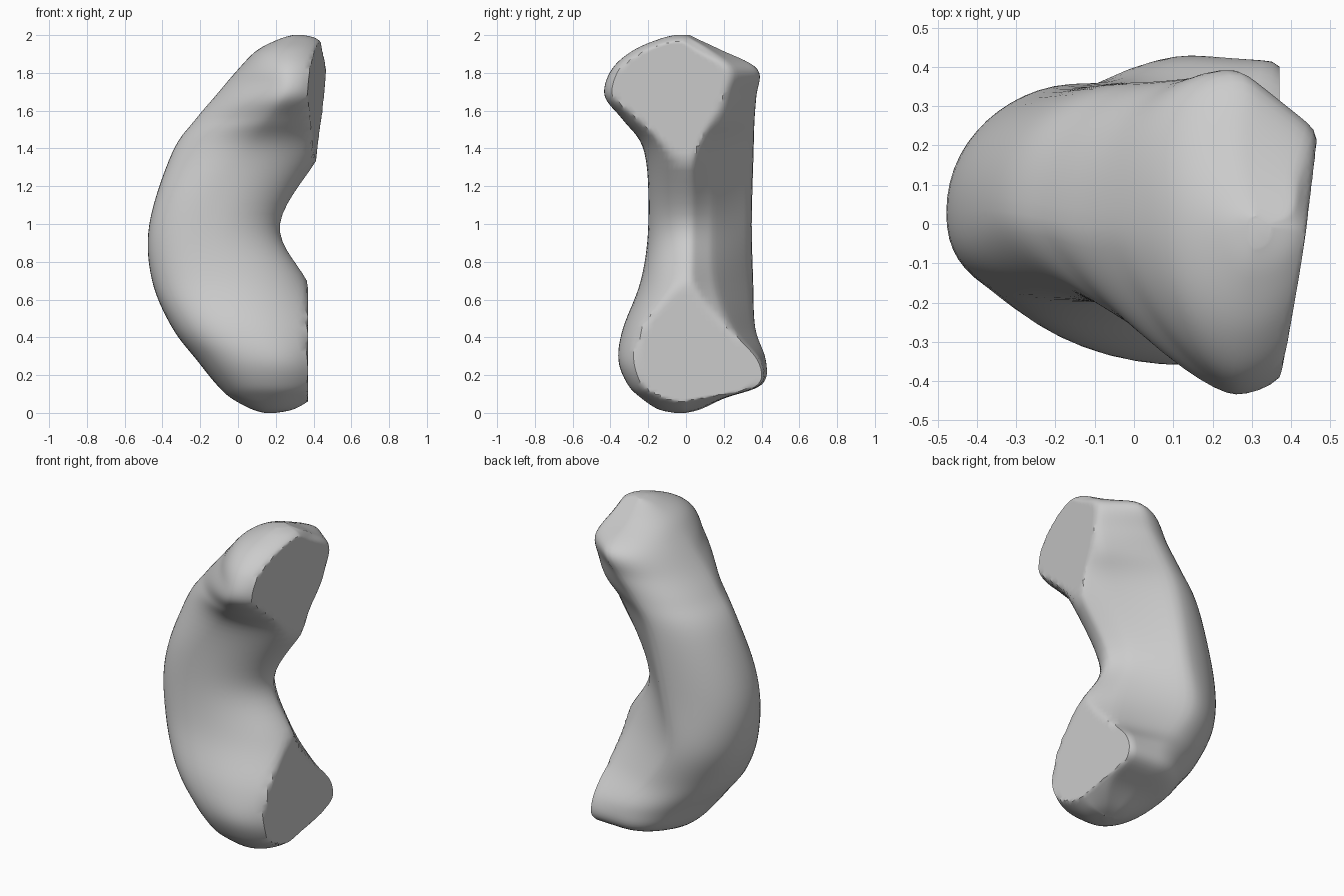
import bpy, bmesh, math

if "Cube" in bpy.data.objects:
    bpy.data.objects.remove(bpy.data.objects["Cube"])

# Horizontal sections: z, left x, front (x, y), right x, inner ridge (x, y), back crease (x, y)
SECTIONS = [
    (0.00, .14, .16, -.06, .20, .19, -.02, .16, .00),
    (0.02, .07, .17, -.15, .30, .25, .06, .17, .08),
    (0.08, -.04, .18, -.24, .40, .34, .20, .17, .21),
    (0.15, -.115, .17, -.31, .48, .37, .395, .15, .405),
    (0.28, -.22, .15, -.36, .50, .38, .39, .13, .425),
    (0.45, -.35, .05, -.335, .50, .36, .24, .00, .37),
    (0.70, -.457, -.07, -.24, .37, .25, .15, -.13, .36),
    (1.00, -.472, -.12, -.20, .22, .15, .14, -.08, .352),
    (1.38, -.35, .05, -.22, .45, .31, .15, .00, .362),
    (1.55, -.23, .16, -.335, .51, .41, .20, .10, .367),
    (1.68, -.12, .25, -.435, .52, .45, .22, .20, .377),
    (1.82, .00, .27, -.395, .52, .46, .24, .28, .385),
    (1.92, .10, .28, -.28, .47, .42, .13, .27, .19),
    (1.98, .22, .30, -.14, .42, .40, .03, .30, .06),
    (2.00, .29, .31, -.06, .35, .34, .00, .31, .02),
]
STEPS, ARC = 7, 14


def catmull(a, b, c, d, t):
    return 0.5 * (2*b + (c - a)*t + (2*a - 5*b + 4*c - d)*t*t + (3*b - a - 3*c + d)*t**3)


def quarter(side, pole, reverse=False, power=2.0):
    """Quarter superellipse from a side point to a front or back pole point."""
    pts = []
    for i in range(ARC):
        u = i / ARC * math.pi / 2
        if reverse:
            u = math.pi / 2 - u
        c, s = max(0, math.cos(u)) ** (2/power), max(0, math.sin(u)) ** (2/power)
        pts.append((pole[0] + (side[0] - pole[0]) * c, side[1] + (pole[1] - side[1]) * s))
    return pts


def line(p, q, n):
    return [(p[0] + (q[0]-p[0])*i/n, p[1] + (q[1]-p[1])*i/n) for i in range(n)]


def outline(s):
    z, lx, fx, fy, rx, ix, iy, bx, by = s
    mid = (fy + by) * 0.2
    left, front, right, ridge, back = (lx, mid), (fx, fy), (rx, mid), (ix, iy), (bx, by)
    # Boxier front-left corner at mid height, leaner one under the upper knob
    power = 2.4 - 1.0 * max(0, min(1, (z - 1.15) / 0.4)) + 0.5 * max(0, min(1, (z - 1.75) / 0.15))
    pts = (quarter(left, front, power=power) + quarter(right, front, True)
           + line(right, ridge, 9) + line(ridge, back, 9) + quarter(left, back, True, 2.1))
    return [(x, y, z) for x, y in pts]


# Loft the curved body
bm = bmesh.new()
rings = []
n = len(SECTIONS)
for i in range(n - 1):
    keys = [SECTIONS[max(0, min(n - 1, i + k))] for k in (-1, 0, 1, 2)]
    for j in range(STEPS + (i == n - 2)):
        s = [catmull(*v, j / STEPS) for v in zip(*keys)]
        rings.append([bm.verts.new(p) for p in outline(s)])
for a, b in zip(rings, rings[1:]):
    for k in range(len(a)):
        m = (k + 1) % len(a)
        bm.faces.new((a[k], a[m], b[m], b[k]))
bm.faces.new(rings[0][::-1])
bm.faces.new(rings[-1])

# Soften the flanks, keeping the end caps
inner = [v for r in rings[1:-1] for v in r]
for _ in range(3):
    bmesh.ops.smooth_vert(bm, verts=inner, factor=0.5,
                          use_axis_x=True, use_axis_y=True, use_axis_z=True)

# Flatten the two joint faces on the right
for v in bm.verts:
    x, y, z = v.co
    limit = 0.425 + 0.15*y + 0.05*(z - 1.65) if z > 1 else 0.37
    v.co.x = min(x, limit)
bmesh.ops.recalc_face_normals(bm, faces=bm.faces)

mesh = bpy.data.meshes.new("curved_bone")
bm.to_mesh(mesh)
bm.free()
obj = bpy.data.objects.new("curved_bone", mesh)
bpy.context.collection.objects.link(obj)
bpy.context.view_layer.objects.active = obj
obj.select_set(True)
bpy.ops.object.shade_smooth_by_angle(angle=math.radians(30))
